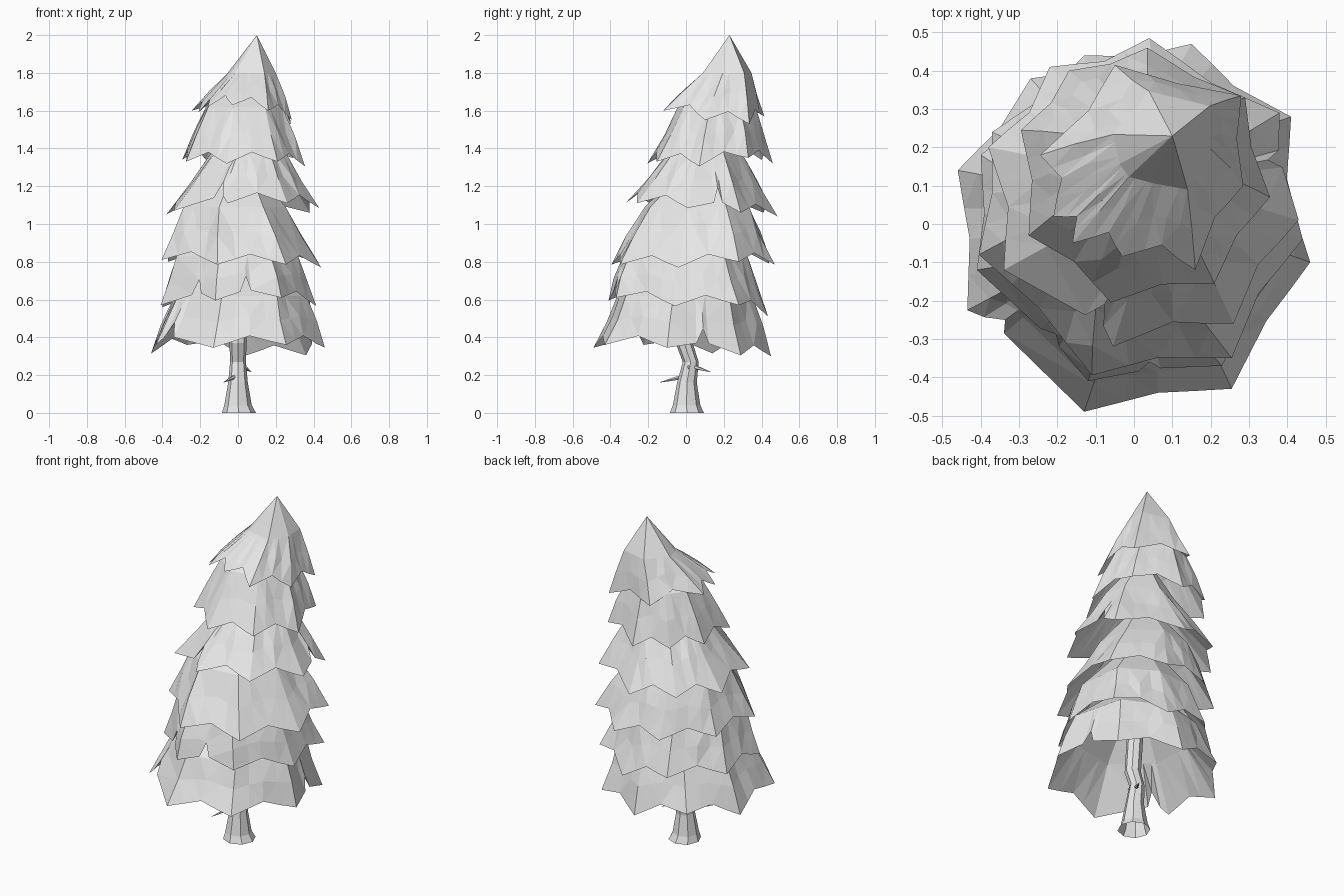
import bpy, bmesh, math, random
from mathutils import Vector

random.seed(4)
if "Cube" in bpy.data.objects:
    bpy.data.objects.remove(bpy.data.objects["Cube"])

grey = bpy.data.materials.new("light_grey")
grey.use_nodes = True
grey.diffuse_color = (0.8, 0.8, 0.8, 1)
grey.node_tree.nodes["Principled BSDF"].inputs["Base Color"].default_value = (0.8, 0.8, 0.8, 1)


def loft(name, rings, triangles=False):
    """Skin a list of rings that all have the same number of points."""
    bm = bmesh.new()
    loops = [[bm.verts.new(p) for p in ring] for ring in rings]
    n = len(loops[0])
    for a, b in zip(loops, loops[1:]):
        for i in range(n):
            j = (i + 1) % n
            bm.faces.new((a[i], a[j], b[j], b[i]))
    if triangles:
        bmesh.ops.triangulate(bm, faces=bm.faces)
    # Rings shrunk to one point become a true apex
    bmesh.ops.remove_doubles(bm, verts=bm.verts, dist=0.0005)
    bmesh.ops.recalc_face_normals(bm, faces=bm.faces)
    mesh = bpy.data.meshes.new(name)
    bm.to_mesh(mesh)
    bm.free()
    mesh.materials.append(grey)
    bpy.context.collection.objects.link(bpy.data.objects.new(name, mesh))


def circle(radius, sides):
    angles = (math.tau * k / sides for k in range(sides))
    return [Vector((radius * math.cos(t), radius * math.sin(t), 0)) for t in angles]


def twig(name, start, end, radius):
    """Thin tapered stick between two points."""
    start, end = Vector(start), Vector(end)
    turn = (end - start).to_track_quat('Z', 'Y')
    rings = [[start.lerp(end, f) + turn @ c for c in circle(radius * r, 5)]
             for f, r in ((0, 1), (0.5, 0.6), (1, 0))]
    loft(name, rings)


def branch_tier(name, tips, neck, neck_scale, top, slits):
    """Jagged hollow skirt hanging from a faceted cone.

    tips: lowest points of the rim; neck: centre of the narrower ring above;
    slits: splits in the rim, as edge number and place along that edge."""
    tips = [Vector(p) for p in tips]
    middle = sum(tips, Vector()) / len(tips)
    neck, top = Vector(neck), Vector(top)
    below = Vector((0, 0, 0.035))
    outer, belly, collar, inner = [], [], [], []
    for i, tip in enumerate(tips):
        following = tips[(i + 1) % len(tips)]
        if i in slits:
            s = slits[i]
            steps = ((0, 0), (s - 0.1, 0.04), (s, 0.12), (s + 0.07, 0.045))
        else:
            steps = ((0, 0), (0.27, 0.03), (0.5, 0.055), (0.76, 0.025))
        for f, lift in steps:
            edge = tip.lerp(following, f)
            spoke = edge - middle
            spoke.z = 0
            ring = neck + spoke * neck_scale
            # Raised rim points slide inward along the cone
            rise = lift / (ring.z - edge.z)
            edge = edge.lerp(ring, rise * 0.8) + Vector((0, 0, lift * 0.2))
            outer.append(edge)
            belly.append(edge.lerp(ring, 0.5) + spoke * random.uniform(-0.03, 0.03))
            collar.append(ring)
            inner.append(neck + spoke * neck_scale * 0.86 - below)
    crown = [top] * len(outer)
    inner_crown = [top - below] * len(outer)
    loft(name, [inner_crown, inner, outer, belly, collar, crown], True)


# Trunk: flared foot, kink above the ground, rising into the lowest branches
trunk_path = [((0.005, 0.005, 0), 0.09), ((0, 0.003, 0.04), 0.073), ((0, 0.005, 0.16), 0.052),
              ((0, 0.025, 0.27), 0.042), ((0, -0.01, 0.37), 0.045), ((0, 0.01, 0.6), 0.045),
              ((0, 0.02, 0.85), 0.03)]
loft("trunk", [[Vector(p) + c for c in circle(r, 8)] for p, r in trunk_path])

# Dead twigs on the trunk
twig("front_twig", (-0.02, -0.02, 0.19), (-0.08, -0.145, 0.16), 0.012)
twig("back_twig", (0.02, 0.04, 0.245), (0.075, 0.135, 0.215), 0.012)
twig("left_twig", (0.03, 0.015, 0.25), (0.06, 0.012, 0.23), 0.009)

# Six overlapping tiers of branches, from the ground up
branch_tier("branch_tier_1",
            [(-.13, -.49, .345), (.255, -.43, .36), (.46, -.1, .345), (.36, .29, .305),
             (.03, .45, .3), (-.27, .38, .36), (-.46, .14, .315), (-.435, -.225, .36)],
            (-.005, .01, .62), .76, (0, .02, .93), {2: .5, 7: .2})
branch_tier("branch_tier_2",
            [(-.12, -.41, .595), (.23, -.37, .61), (.415, -.06, .565), (.38, .28, .57),
             (.12, .435, .51), (-.16, .41, .56), (-.4, .18, .56), (-.41, -.12, .57)],
            (0, .02, .83), .78, (0, .05, 1.2), {0: .48, 7: .65})
branch_tier("branch_tier_3",
            [(-.11, -.395, .785), (.255, -.35, .785), (.44, -.04, .77), (.41, .28, .8),
             (.15, .47, .785), (-.13, .44, .79), (-.37, .24, .8), (-.405, -.08, .81)],
            (-.01, .08, 1.09), .64, (.02, .1, 1.4), {})
branch_tier("branch_tier_4",
            [(-.055, -.32, 1.11), (.26, -.26, 1.11), (.43, .01, 1.085), (.38, .29, 1.06),
             (.04, .485, 1.04), (-.22, .41, 1.06), (-.38, .2, 1.05), (-.34, -.12, 1.07)],
            (.05, .1, 1.37), .5, (.06, .15, 1.65), {2: .6, 7: .8})
branch_tier("branch_tier_5",
            [(-.06, -.205, 1.32), (.21, -.155, 1.33), (.355, .07, 1.305), (.29, .33, 1.35),
             (.035, .46, 1.32), (-.17, .4, 1.34), (-.295, .245, 1.34), (-.275, -.03, 1.33)],
            (.02, .17, 1.62), .62, (.07, .2, 1.82), {})
branch_tier("treetop",
            [(-.03, -.085, 1.63), (.16, -.12, 1.6), (.285, .1, 1.55), (.28, .335, 1.53),
             (-.05, .415, 1.57), (-.245, .18, 1.6), (-.21, .02, 1.59), (-.16, -.05, 1.62)],
            (.065, .195, 1.8), .48, (.1, .23, 2), {})
